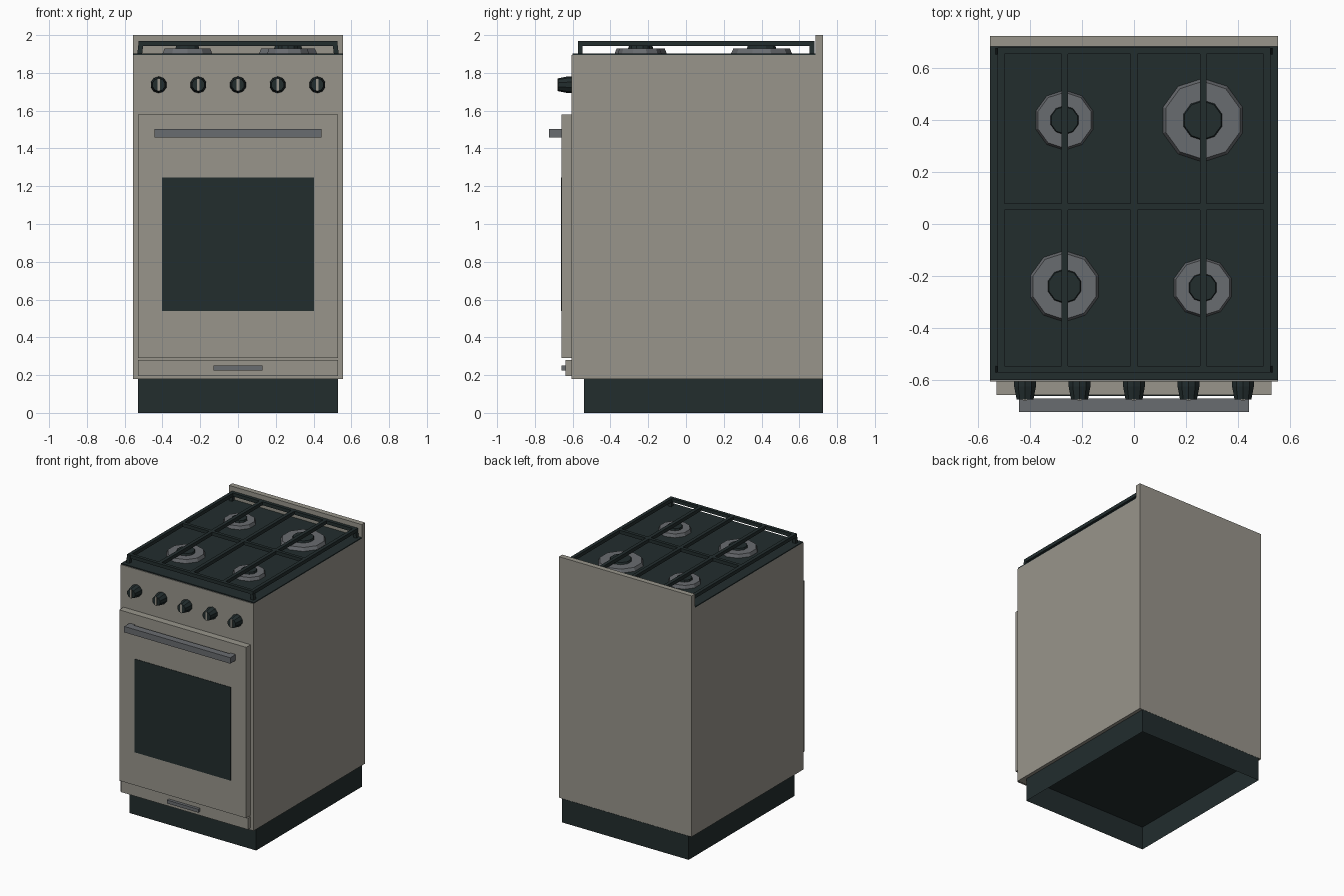
import bpy, bmesh, math

old = bpy.data.objects.get("Cube")
if old:
    bpy.data.objects.remove(old, do_unlink=True)


def material(name, rgb):
    m = bpy.data.materials.new(name)
    m.use_nodes = True
    m.diffuse_color = (*rgb, 1)
    m.node_tree.nodes["Principled BSDF"].inputs["Base Color"].default_value = (*rgb, 1)
    return m


BEIGE = material("warm grey enamel", (0.315, 0.30, 0.26))
DARK = material("dark enamel", (0.016, 0.026, 0.027))
STEEL = material("grey metal", (0.141, 0.15, 0.162))


def finish(name, bm, mat):
    bmesh.ops.recalc_face_normals(bm, faces=bm.faces)
    mesh = bpy.data.meshes.new(name)
    bm.to_mesh(mesh)
    bm.free()
    mesh.materials.append(mat)
    ob = bpy.data.objects.new(name, mesh)
    bpy.context.collection.objects.link(ob)
    return ob


def add_box(bm, x, y, z):
    """Add a box given its (low, high) range on each axis."""
    verts = bmesh.ops.create_cube(bm, size=1)["verts"]
    for v in verts:
        v.co = [r[0] + (c + 0.5) * (r[1] - r[0]) for r, c in zip((x, y, z), v.co)]
    return verts


def box(name, mat, x, y, z):
    bm = bmesh.new()
    add_box(bm, x, y, z)
    return finish(name, bm, mat)


def lathe(name, mat, profile, sides, location, rotation=(0, 0, 0)):
    """Closed faceted solid from (radius, height) rings."""
    bm = bmesh.new()
    rings = []
    for r, h in profile:
        angles = [2 * math.pi * (i + 0.5) / sides for i in range(sides)]
        rings.append([bm.verts.new((r * math.cos(a), r * math.sin(a), h)) for a in angles])
    for a, b in zip(rings, rings[1:]):
        for i in range(sides):
            j = (i + 1) % sides
            bm.faces.new((a[i], a[j], b[j], b[i]))
    bm.faces.new(rings[0])
    bm.faces.new(rings[-1])
    ob = finish(name, bm, mat)
    ob.location = location
    ob.rotation_euler = rotation
    return ob


BACK, FRONT, TOP = 0.725, -0.607, 1.895

# Body, raised back edge and cooktop plate
box("body", BEIGE, (-0.555, 0.555), (FRONT, BACK), (0.18, TOP))
box("back_edge", BEIGE, (-0.555, 0.555), (0.685, BACK), (TOP, 2.0))
box("cooktop", DARK, (-0.555, 0.555), (-0.602, 0.685), (TOP, TOP + 0.008))

# Plinth, hollow and open underneath
bm = bmesh.new()
add_box(bm, (-0.53, 0.53), (-0.54, BACK), (0, 0.179))
bm.faces.ensure_lookup_table()
bottom = min(bm.faces, key=lambda f: f.calc_center_median().z)
bmesh.ops.delete(bm, geom=[bottom], context="FACES_ONLY")
finish("plinth", bm, DARK)

# Oven door with window and handle
box("oven_door", BEIGE, (-0.53, 0.53), (-0.66, FRONT), (0.29, 1.58))
box("oven_window", DARK, (-0.402, 0.402), (-0.663, -0.659), (0.54, 1.245))
box("oven_handle", STEEL, (-0.443, 0.443), (-0.725, -0.672), (1.458, 1.503))
for side in (-1, 1):
    box("oven_handle_post", STEEL, (side * 0.42 - 0.02, side * 0.42 + 0.02),
        (-0.675, -0.658), (1.458, 1.503))

# Bottom drawer and its pull
box("drawer", BEIGE, (-0.53, 0.53), (-0.638, FRONT), (0.195, 0.28))
box("drawer_handle", STEEL, (-0.13, 0.13), (-0.66, -0.637), (0.225, 0.25))

# Control knobs with pointer stripes
for i in range(-2, 3):
    x = i * 0.21
    lathe("knob", DARK, [(0.044, 0), (0.044, 0.02), (0.034, 0.07)], 10,
          (x, FRONT, 1.737), (math.pi / 2, 0, 0))
    box("knob_pointer", BEIGE, (x - 0.007, x + 0.007), (-0.68, -0.675), (1.704, 1.77))

# Burners: faceted metal ring with a dark cap
for x, y, r in ((-0.268, 0.4, 0.117), (0.265, 0.4, 0.163),
                (-0.268, -0.24, 0.139), (0.265, -0.245, 0.117)):
    lathe("burner_ring", STEEL, [(r, 0), (r * 0.92, 0.029)], 10, (x, y, TOP + 0.004))
    lathe("burner_cap", DARK, [(r * 0.48, 0), (r * 0.45, 0.015)], 10, (x, y, TOP + 0.032))

# Pan support: outer frame, dividing bars and corner feet
bm = bmesh.new()
bar_z = (1.942, 1.968)
for x in (-0.513, -0.267, 0, 0.267, 0.513):
    add_box(bm, (x - 0.013, x + 0.013), (-0.572, 0.68), bar_z)
for y in (-0.559, 0.067, 0.667):
    add_box(bm, (-0.525, 0.525), (y - 0.0125, y + 0.0125), bar_z)
for sx in (-1, 1):
    for y in (-0.56, 0.666):
        foot = add_box(bm, (sx * 0.515 - 0.013, sx * 0.515 + 0.013),
                       (y - 0.013, y + 0.013), (TOP, 1.945))
        for v in foot:
            if v.co.z < 1.9:
                v.co.x += sx * 0.006
finish("pan_support", bm, DARK)
